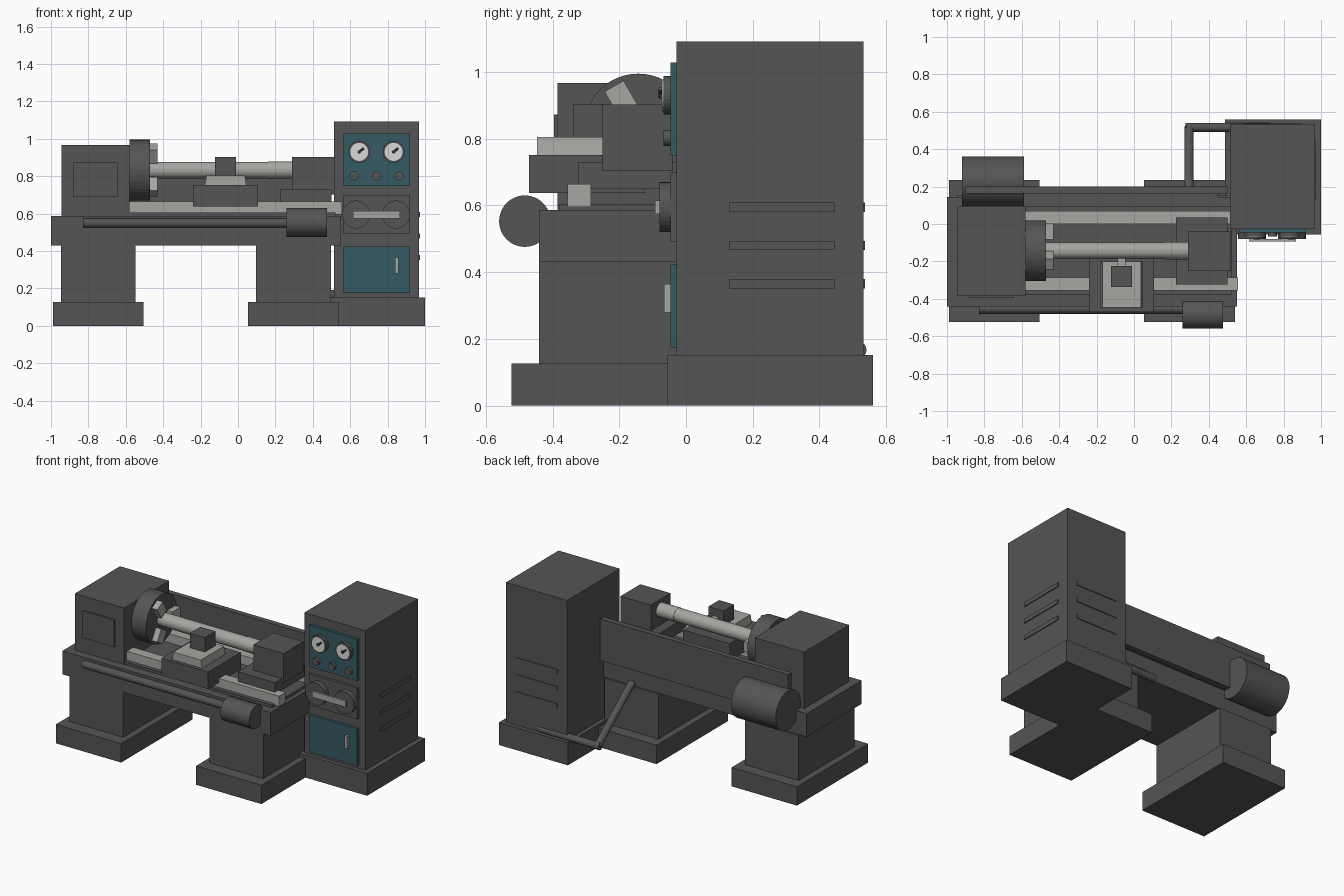
import bpy, bmesh, math
from mathutils import Vector, Matrix

cube = bpy.data.objects.get("Cube")
if cube:
    bpy.data.objects.remove(cube, do_unlink=True)


def material(name, rgb):
    m = bpy.data.materials.new(name)
    m.use_nodes = True
    m.diffuse_color = (*rgb, 1)
    m.node_tree.nodes["Principled BSDF"].inputs["Base Color"].default_value = (*rgb, 1)
    return m


DARK = material("dark_grey_paint", (0.09, 0.09, 0.09))
LIGHT = material("machined_steel", (0.38, 0.38, 0.36))
TEAL = material("teal_panel", (0.033, 0.1, 0.125))
WHITE = material("dial_white", (0.7, 0.7, 0.68))


def finish(name, bm, mat):
    bmesh.ops.recalc_face_normals(bm, faces=bm.faces)
    mesh = bpy.data.meshes.new(name)
    bm.to_mesh(mesh)
    bm.free()
    mesh.materials.append(mat)
    obj = bpy.data.objects.new(name, mesh)
    bpy.context.collection.objects.link(obj)
    return obj


def box(name, xs, ys, zs, mat=DARK, taper=1.0):
    """Box between three pairs of limits; taper narrows the top along x."""
    bm = bmesh.new()
    bmesh.ops.create_cube(bm, size=1)
    for v in bm.verts:
        x = v.co.x * (taper if v.co.z > 0 else 1)
        v.co = [sum(lim) / 2 + c * (lim[1] - lim[0])
                for lim, c in zip((xs, ys, zs), (x, v.co.y, v.co.z))]
    return finish(name, bm, mat)


def rod(name, start, end, radius, mat=DARK, sides=32):
    """Cylinder between two points."""
    a, b = Vector(start), Vector(end)
    turn = (b - a).to_track_quat("Z", "Y").to_matrix().to_4x4()
    bm = bmesh.new()
    bmesh.ops.create_cone(bm, cap_ends=True, segments=sides, radius1=radius,
                          radius2=radius, depth=(b - a).length,
                          matrix=Matrix.Translation((a + b) / 2) @ turn)
    return finish(name, bm, mat)


# Pedestals
for side, x in (("left", 0.297), ("right", -0.747)):
    box(side + "_foot", (x - 0.243, x + 0.243), (-0.523, 0.235), (0, 0.127))
    box(side + "_leg", (x - 0.2, x + 0.2), (-0.44, 0.155), (0.127, 0.43))

# Bed, slideways and rear guard
box("bed", (-1, 0.55), (-0.44, 0.145), (0.43, 0.587))
box("bed_top", (-0.58, 0.52), (-0.38, 0.095), (0.587, 0.605))
box("front_way", (-0.58, 0.555), (-0.355, -0.285), (0.595, 0.665), LIGHT)
box("rear_way", (-0.58, 0.515), (0, 0.07), (0.595, 0.665), LIGHT)
box("rear_guard", (-0.9, 0.5), (0.163, 0.2), (0.565, 0.845))
box("guard_mount", (-0.85, 0.45), (0.14, 0.165), (0.57, 0.585))

# Headstock, chuck and drive motor
AXIS_Y, AXIS_Z = -0.143, 0.832
box("headstock", (-0.945, -0.58), (-0.385, 0.095), (0.587, 0.967))
box("headstock_cover", (-0.88, -0.645), (-0.395, -0.385), (0.69, 0.872))
rod("chuck", (-0.58, AXIS_Y, AXIS_Z), (-0.47, AXIS_Y, AXIS_Z), 0.163, sides=48)
for i in range(3):
    jaw = box(f"chuck_jaw_{i + 1}", (-0.47, -0.43), (0.06, 0.145), (-0.033, 0.033), LIGHT)
    jaw.data.transform(Matrix.Translation((0, AXIS_Y, AXIS_Z))
                       @ Matrix.Rotation(math.radians(120 * i), 4, "X"))
rod("drive_motor", (-0.92, 0.228, 0.62), (-0.588, 0.228, 0.62), 0.132, sides=48)

# Workpiece and tailstock
rod("workpiece", (-0.47, AXIS_Y, AXIS_Z), (0.16, AXIS_Y, AXIS_Z), 0.045, LIGHT)
rod("tailstock_quill", (0.16, AXIS_Y, AXIS_Z), (0.3, AXIS_Y, AXIS_Z), 0.047, LIGHT)
box("tailstock_base", (0.225, 0.5), (-0.323, 0.035), (0.65, 0.73))
box("tailstock_body", (0.29, 0.515), (-0.25, -0.04), (0.703, 0.902))

# Carriage and tool
box("carriage", (-0.24, 0.107), (-0.47, -0.123), (0.638, 0.752))
box("cross_slide", (-0.177, 0.045), (-0.447, -0.2), (0.752, 0.805), LIGHT, 0.92)
box("tool_post", (-0.122, -0.01), (-0.338, -0.225), (0.805, 0.902))
box("cutting_tool", (-0.088, -0.045), (-0.23, -0.15), (0.815, 0.85), LIGHT)

# Feed shaft and its motor
rod("feed_shaft", (-0.83, -0.455, 0.55), (0.27, -0.455, 0.55), 0.025)
rod("feed_motor", (0.26, -0.483, 0.553), (0.475, -0.483, 0.553), 0.077, sides=48)

# Control cabinet
box("cabinet_base", (0.487, 1), (-0.055, 0.56), (0, 0.152))
box("cabinet", (0.513, 0.968), (-0.028, 0.532), (0.152, 1.092))
PANEL_Y = -0.046
for name, low, high, mat in (("gauge_panel", 0.748, 1.028, TEAL),
                             ("switch_panel", 0.49, 0.7, DARK),
                             ("lower_door", 0.175, 0.425, TEAL)):
    box(name, (0.563, 0.92), (PANEL_Y, -0.028), (low, high), mat)
box("door_handle", (0.84, 0.858), (-0.066, PANEL_Y), (0.28, 0.365), LIGHT)

# Gauges with needles
for i, x in enumerate((0.648, 0.832)):
    z = 0.93
    rod(f"gauge_rim_{i + 1}", (x, PANEL_Y, z), (x, -0.068, z), 0.058)
    rod(f"gauge_dial_{i + 1}", (x, -0.068, z), (x, -0.072, z), 0.048, WHITE)
    rod(f"needle_hub_{i + 1}", (x, -0.072, z), (x, -0.08, z), 0.01, sides=16)
    rod(f"needle_{i + 1}", (x - 0.006, -0.077, z - 0.004), (x + 0.025, -0.077, z + 0.02), 0.006, sides=8)

# Knobs, dials and crossbar
for i, x in enumerate((0.62, 0.74, 0.862)):
    rod(f"knob_{i + 1}", (x, PANEL_Y, 0.802), (x, -0.068, 0.802), 0.024)
for i, x in enumerate((0.632, 0.845)):
    rod(f"switch_dial_{i + 1}", (x, PANEL_Y, 0.595), (x, -0.08, 0.595), 0.075)
box("switch_bar", (0.615, 0.865), (-0.093, -0.08), (0.575, 0.615), LIGHT)

# Vent slats on the side and back
for i, z in enumerate((0.365, 0.48, 0.595)):
    box(f"side_vent_{i + 1}", (0.968, 0.974), (0.13, 0.445), (z - 0.014, z + 0.014))
    box(f"back_vent_{i + 1}", (0.585, 0.895), (0.532, 0.537), (z - 0.014, z + 0.014))

# Cable conduit from cabinet to pedestal
rod("conduit_riser", (0.295, 0.15, 0.455), (0.295, 0.52, 0.165), 0.024, sides=16)
rod("conduit_run", (0.275, 0.517, 0.167), (0.73, 0.517, 0.167), 0.024, sides=16)
